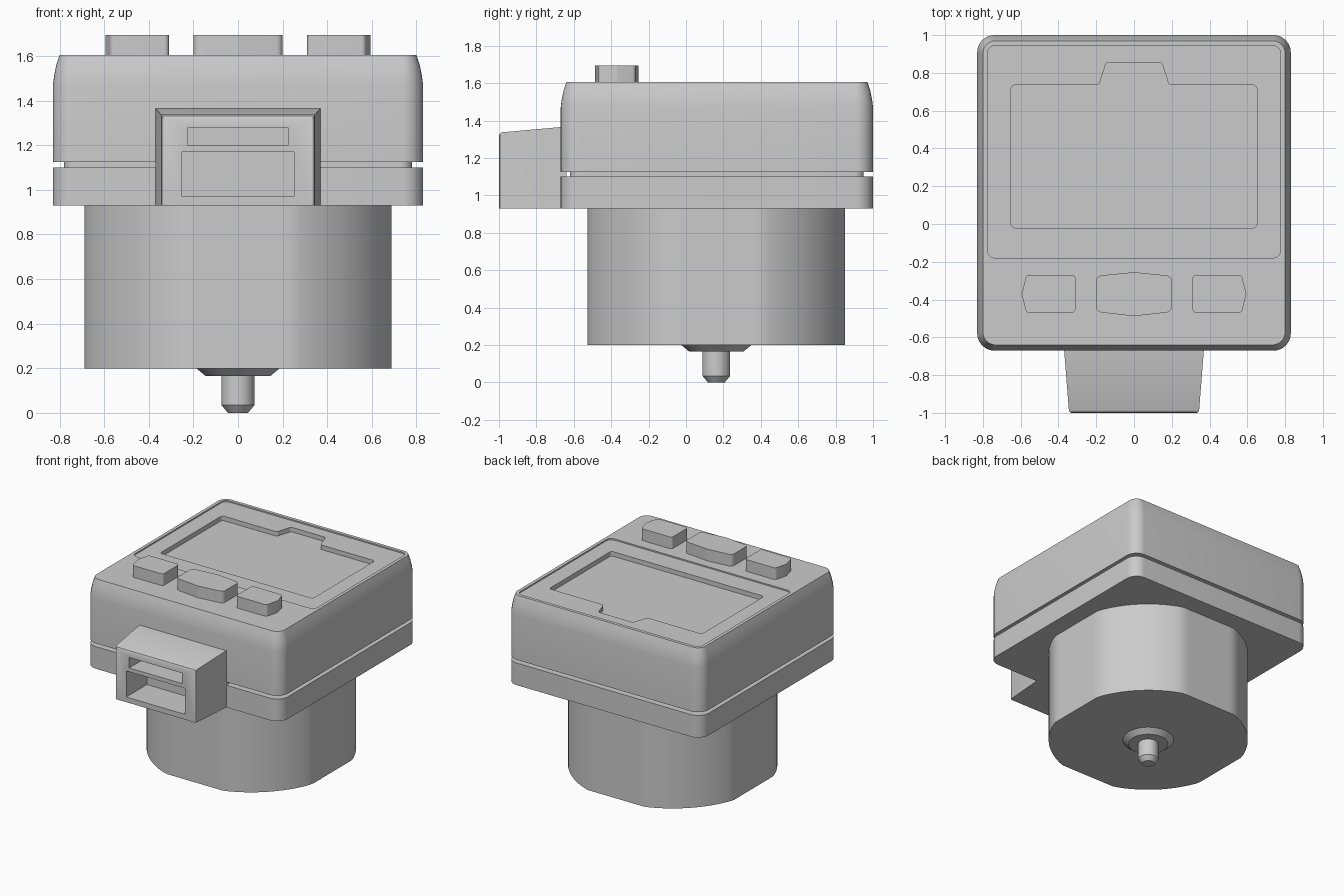
import bpy, bmesh, math
from mathutils import Vector

cube = bpy.data.objects.get("Cube")
if cube:
    bpy.data.objects.remove(cube, do_unlink=True)

grey = bpy.data.materials.new("light grey plastic")
grey.use_nodes = True
grey.diffuse_color = (0.6, 0.6, 0.6, 1)
grey.node_tree.nodes["Principled BSDF"].inputs["Base Color"].default_value = grey.diffuse_color


def fillet(points, r, steps=6):
    """Round every corner of a counter-clockwise 2D outline."""
    out = []
    for i, p in enumerate(points):
        p = Vector(p)
        a = (Vector(points[i - 1]) - p).normalized()
        b = (Vector(points[(i + 1) % len(points)]) - p).normalized()
        half = a.angle(b) / 2
        centre = p + (a + b).normalized() * r / math.sin(half)
        u = p + a * r / math.tan(half) - centre
        v = p + b * r / math.tan(half) - centre
        for k in range(steps + 1):
            out.append(centre + u.lerp(v, k / steps).normalized() * r)
    return out


def rect(x0, x1, y0, y1, r):
    return fillet([(x0, y0), (x1, y0), (x1, y1), (x0, y1)], r)


def loft(name, loops):
    """Skin a stack of equal-length 3D loops and cap both ends."""
    bm = bmesh.new()
    rings = [[bm.verts.new(p) for p in loop] for loop in loops]
    n = len(rings[0])
    for a, b in zip(rings, rings[1:]):
        for i in range(n):
            j = (i + 1) % n
            bm.faces.new((a[i], a[j], b[j], b[i]))
    bm.faces.new(rings[0][::-1])
    bm.faces.new(rings[-1])
    bmesh.ops.recalc_face_normals(bm, faces=bm.faces)
    mesh = bpy.data.meshes.new(name)
    bm.to_mesh(mesh)
    bm.free()
    mesh.materials.append(grey)
    ob = bpy.data.objects.new(name, mesh)
    bpy.context.collection.objects.link(ob)
    return ob


def at(outline, z):
    return [(p[0], p[1], z) for p in outline]


def prism(name, outline, z0, z1):
    return loft(name, [at(outline, z0), at(outline, z1)])


def activate(ob):
    bpy.ops.object.select_all(action="DESELECT")
    ob.select_set(True)
    bpy.context.view_layer.objects.active = ob


def cut(ob, cutter):
    cutter.hide_render = True
    activate(ob)
    mod = ob.modifiers.new("cut", "BOOLEAN")
    mod.operation, mod.solver, mod.object = "DIFFERENCE", "EXACT", cutter
    bpy.ops.object.modifier_apply(modifier=mod.name)
    bpy.data.objects.remove(cutter, do_unlink=True)


def smooth(ob, degrees=30):
    activate(ob)
    bpy.ops.object.shade_smooth_by_angle(angle=math.radians(degrees))


def case_outline(inset):
    return rect(-0.83 + inset, 0.83 - inset, -0.67 + inset, 1 - inset, 0.09 - inset * 0.8)


# Case: lower tray, recessed seam and upper shell with drawn-in top
lower_case = prism("lower_case", case_outline(0), 0.93, 1.10)
seam = prism("case_seam", case_outline(0.05), 1.09, 1.135)
shell = loft("upper_case", [at(case_outline(i), z) for i, z in
                            [(0, 1.125), (0, 1.47), (0.005, 1.51), (0.015, 1.56), (0.03, 1.605)]])

# Shallow cover recess and the deeper notched screen window
cut(shell, prism("cover_cutter", rect(-0.775, 0.775, -0.18, 0.945, 0.04), 1.595, 1.7))
half = [(0.65, -0.02), (0.65, 0.735), (0.185, 0.735), (0.147, 0.855)]
window = half + [(-x, y) for x, y in reversed(half)]


def window_outline(r=0.02):
    """Round the convex corners only; the notch roots stay crisp."""
    return fillet(window, r)


cut(shell, prism("window_cutter", window_outline(), 1.56, 1.7))

# Buttons: bowed middle button and a mirrored outer pair
middle = fillet([(-0.2, -0.465), (0, -0.488), (0.2, -0.465),
                 (0.2, -0.275), (0, -0.255), (-0.2, -0.275)], 0.03)
side = fillet([(0.31, -0.47), (0.57, -0.47), (0.595, -0.37),
               (0.57, -0.27), (0.31, -0.27)], 0.02)
mirrored = [(-p[0], p[1]) for p in reversed(side)]
buttons = [prism(name, outline, 1.59, 1.695) for name, outline in
           [("middle_button", middle), ("left_button", side), ("right_button", mirrored)]]

# Connector port: tapered block with two slots in its front
def port_loop(y, w, top):
    return [(-w, y, 0.93), (w, y, 0.93), (w, y, top), (-w, y, top)]

port = loft("connector_port", [port_loop(-0.64, 0.372, 1.368), port_loop(-0.985, 0.345, 1.337),
                               port_loop(-0.995, 0.341, 1.331), port_loop(-1, 0.333, 1.32)])
for w, z0, z1 in [(0.225, 1.20, 1.28), (0.25, 0.97, 1.17)]:
    slot = [(-w, z0), (w, z0), (w, z1), (-w, z1)]
    cut(port, loft("slot_cutter", [[(x, y, z) for x, z in slot] for y in (-1.1, -0.75)]))

# Round housing with four flats, then the collar and pin below it
AXIS_Y = 0.162

def circle(r, flat=9, n=96):
    clamp = lambda v: max(-flat, min(flat, v))
    turn = [2 * math.pi * k / n for k in range(n)]
    return [(clamp(r * math.cos(t)), AXIS_Y + clamp(r * math.sin(t))) for t in turn]

housing = prism("round_housing", circle(0.73, 0.688), 0.2, 0.94)
collar = loft("pin_collar", [at(circle(0.145), 0.165), at(circle(0.187), 0.2)])
pin = loft("pin", [at(circle(r), z) for r, z in [(0.045, 0), (0.074, 0.035), (0.074, 0.17)]])

for ob in [lower_case, seam, shell, port, housing, collar, pin] + buttons:
    smooth(ob)
